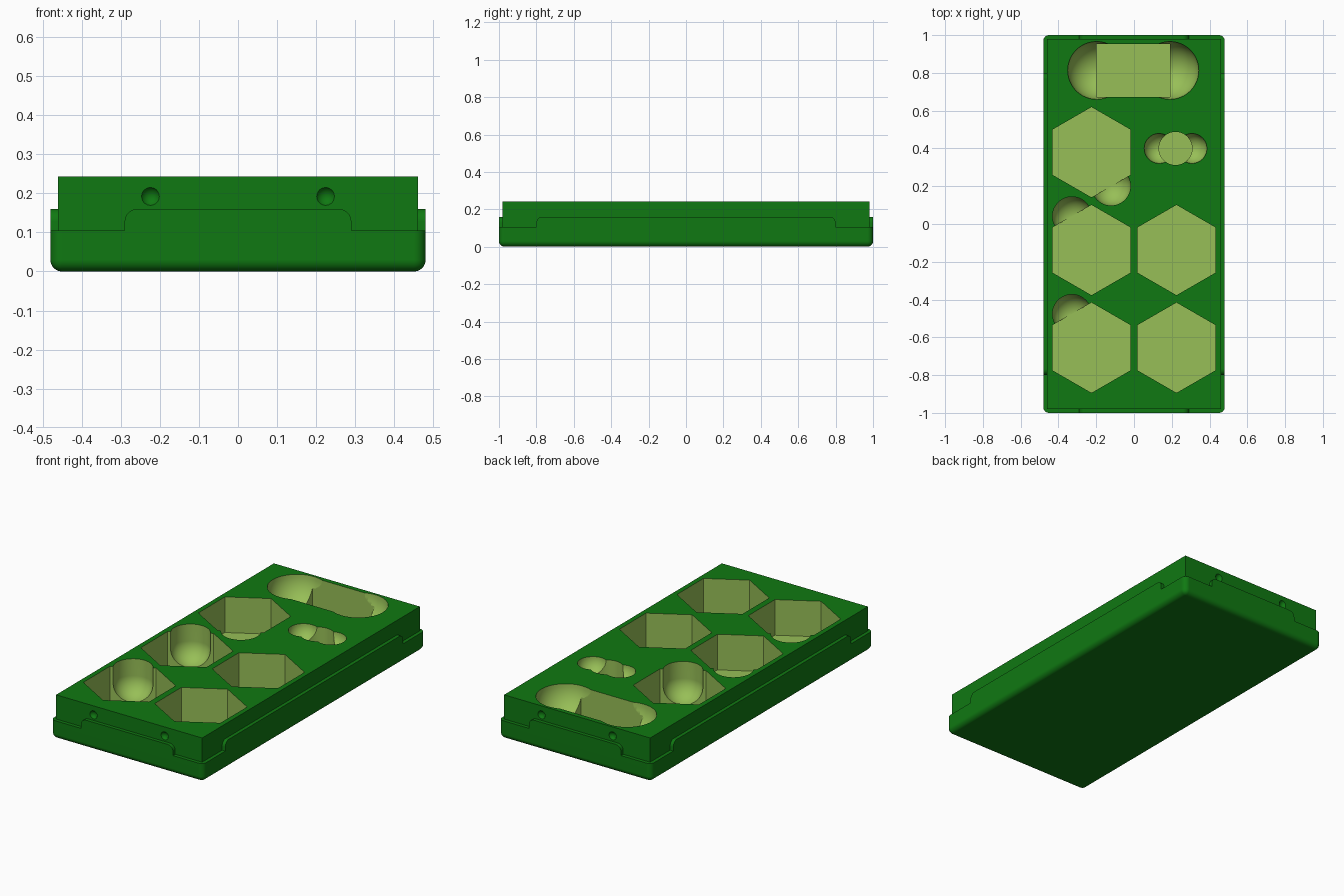
import bpy
import bmesh
from math import pi, sin, cos, radians
from mathutils import Matrix, Vector

cube = bpy.data.objects.get("Cube")
if cube:
    bpy.data.objects.remove(cube, do_unlink=True)


def material(name, color):
    m = bpy.data.materials.new(name)
    m.use_nodes = True
    m.diffuse_color = color
    bsdf = next(n for n in m.node_tree.nodes if n.type == 'BSDF_PRINCIPLED')
    bsdf.inputs["Base Color"].default_value = color
    bsdf.inputs["Roughness"].default_value = 0.6
    return m


MATS = [material("dark green", (0.005, 0.19, 0.006, 1)),
        material("pale green", (0.31, 0.52, 0.095, 1))]
DARK, PALE = 0, 1
TOP = 0.243      # upper face of the tray
FLOOR = 0.04     # floor of the deep pockets


def make(name, bm, slot=DARK):
    bmesh.ops.recalc_face_normals(bm, faces=bm.faces[:])
    me = bpy.data.meshes.new(name)
    for f in bm.faces:
        f.material_index = slot
    bm.to_mesh(me)
    bm.free()
    for m in MATS:
        me.materials.append(m)
    ob = bpy.data.objects.new(name, me)
    bpy.context.scene.collection.objects.link(ob)
    return ob


def box_bm(lo, hi):
    lo, hi = Vector(lo), Vector(hi)
    bm = bmesh.new()
    bmesh.ops.create_cube(bm, size=1)
    for v in bm.verts:
        v.co = (lo + hi) / 2 + v.co * (hi - lo)
    return bm


def bevel(bm, test, radius, segments=7):
    edges = [e for e in bm.edges if test(e.verts[0].co, e.verts[1].co)]
    bmesh.ops.bevel(bm, geom=edges, offset=radius, segments=segments,
                    profile=0.5, affect='EDGES')


def prism(name, x, y, radius, sides, z0, turn=0):
    # upright prism reaching above the tray
    bm = bmesh.new()
    height = TOP + 0.1 - z0
    place = Matrix.Translation((x, y, z0 + height / 2)) @ Matrix.Rotation(turn, 4, 'Z')
    bmesh.ops.create_cone(bm, cap_ends=True, segments=sides, radius1=radius,
                          radius2=radius, depth=height, matrix=place)
    return make(name, bm, PALE)


def round_scoop(name, x, y, r, zc, n=12):
    # vertical bore with a hemispherical bottom centred at height zc
    bm = bmesh.new()
    pts = [(r * sin(pi / 2 * i / n), zc - r * cos(pi / 2 * i / n)) for i in range(n + 1)]
    pts += [(r, TOP + 0.1), (0, TOP + 0.1)]
    verts = [bm.verts.new((px, 0, pz)) for px, pz in pts]
    edges = [bm.edges.new(pair) for pair in zip(verts, verts[1:])]
    bmesh.ops.spin(bm, geom=verts + edges, cent=(0, 0, 0), axis=(0, 0, 1),
                   angle=2 * pi, steps=48, use_merge=True)
    bmesh.ops.remove_doubles(bm, verts=bm.verts[:], dist=1e-5)
    bmesh.ops.translate(bm, vec=(x, y, 0), verts=bm.verts[:])
    return make(name, bm, PALE)


def combine(target, tools, operation='DIFFERENCE'):
    for tool in tools:
        tool.hide_render = True
        mod = target.modifiers.new("cut", 'BOOLEAN')
        mod.operation = operation
        mod.solver = 'EXACT'
        mod.object = tool
    dg = bpy.context.evaluated_depsgraph_get()
    dg.update()
    me = bpy.data.meshes.new_from_object(target.evaluated_get(dg))
    target.modifiers.clear()
    target.data = me
    for tool in tools:
        bpy.data.objects.remove(tool, do_unlink=True)


# outer shell with rounded upright corners and rounded bottom rim
bm = box_bm((-0.48, -1, 0), (0.48, 1, 0.2))
bevel(bm, lambda a, b: abs(a.z - b.z) > 0.1 or a.z + b.z < 0.01, 0.03)
tray = make("tray", bm)

# trimming slab, leaving a raised lip in the middle of each side
trim = make("trim", box_bm((-0.7, -1.2, 0.105), (0.7, 1.2, 0.3)))
bm = box_bm((-0.29, -1.3, 0.05), (0.29, 1.3, 0.16))
bevel(bm, lambda a, b: abs(a.y - b.y) > 1 and a.z + b.z > 0.3, 0.032)
end_lips = make("end_lips", bm)
bm = box_bm((-0.8, -0.8, 0.05), (0.8, 0.8, 0.16))
bevel(bm, lambda a, b: abs(a.x - b.x) > 1 and a.z + b.z > 0.3, 0.032)
side_lips = make("side_lips", bm)
combine(end_lips, [side_lips], 'UNION')
combine(trim, [end_lips])
combine(tray, [trim])

# inner block
block = make("block", box_bm((-0.46, -0.98, 0.05), (0.46, 0.98, TOP)))
combine(tray, [block], 'UNION')

cutters = []

# hexagonal pockets with two finger scoops on opposite edges
apothem, finger = 0.207, 0.103
for x, y in [(-0.225, 0.38), (-0.225, -0.138), (0.225, -0.138),
             (-0.225, -0.655), (0.225, -0.655)]:
    cutters.append(prism("hex_pocket", x, y, apothem / cos(pi / 6), 6, FLOOR))
    for s in (-1, 1):
        dx, dy = s * apothem * cos(radians(120)), s * apothem * sin(radians(120))
        cutters.append(round_scoop("finger_scoop", x + dx, y + dy, finger,
                                   FLOOR + finger + 0.003))

# card pocket with a large scoop at each end
cx, cy = -0.004, 0.813
cutters.append(make("card_pocket", box_bm((cx - 0.194, cy - 0.14, FLOOR),
                                          (cx + 0.194, cy + 0.14, TOP + 0.1)), PALE))
for s in (-1, 1):
    cutters.append(round_scoop("card_scoop", cx + s * 0.194, cy, 0.153, TOP - 0.0005))

# small round pocket with a scoop at each side
cutters.append(prism("round_pocket", 0.22, 0.4, 0.088, 48, 0.13))
for s in (-1, 1):
    cutters.append(round_scoop("small_scoop", 0.22 + s * 0.087, 0.4, 0.079, TOP - 0.0005))

# latch dimples on both ends
for sx in (-1, 1):
    for sy in (-1, 1):
        bm = bmesh.new()
        bmesh.ops.create_uvsphere(bm, u_segments=24, v_segments=12, radius=0.025,
                                  matrix=Matrix.Translation((sx * 0.224, sy * 0.99, 0.192)))
        cutters.append(make("dimple", bm))

combine(tray, cutters)

# smooth curved surfaces, crisp edges
tray.data.shade_smooth()
tray.data.set_sharp_from_angle(angle=radians(30))
weighted = tray.modifiers.new("weighted_normals", 'WEIGHTED_NORMAL')
weighted.keep_sharp = True
